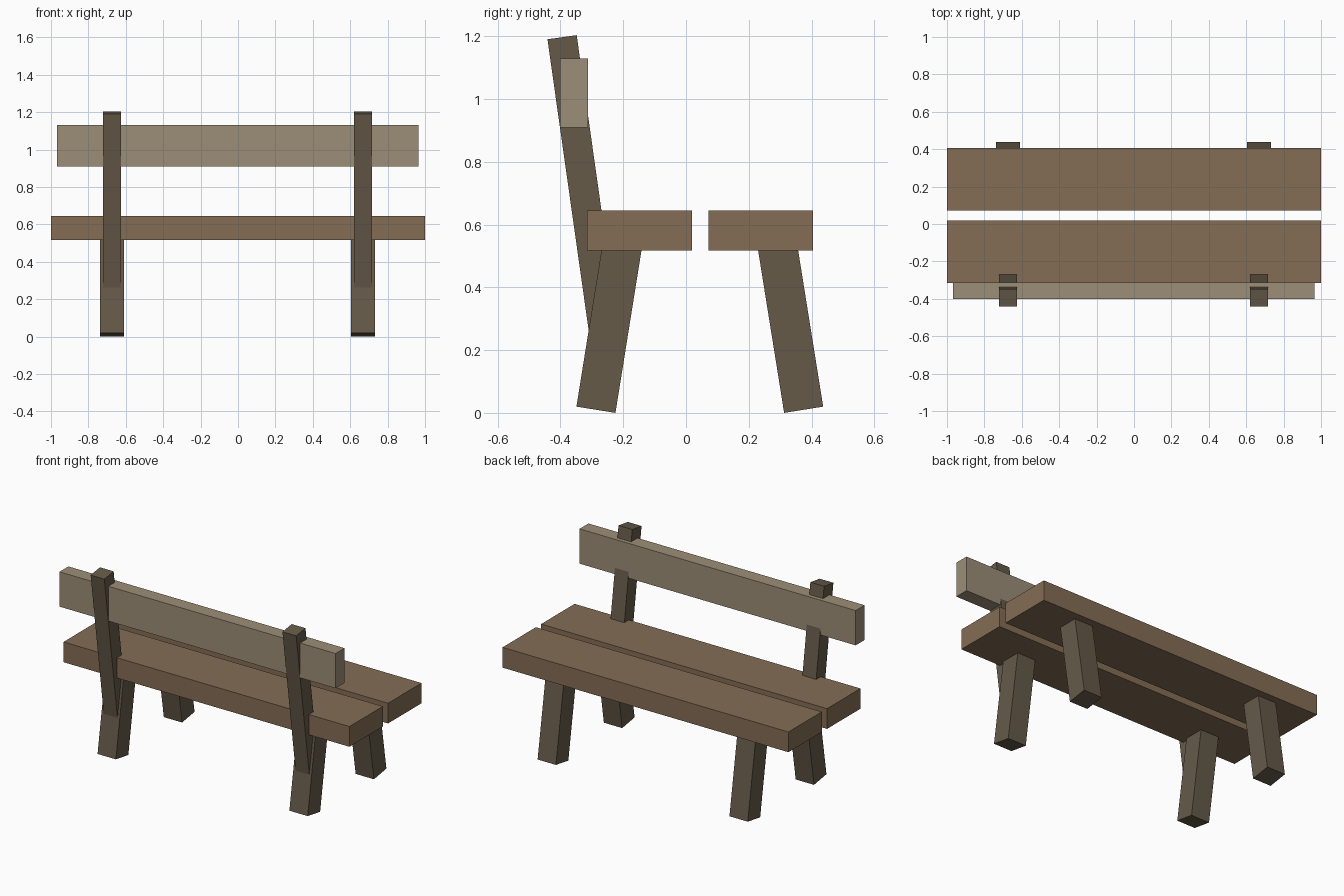
import bpy
from math import radians
from mathutils import Matrix, Vector

if "Cube" in bpy.data.objects:
    bpy.data.objects.remove(bpy.data.objects["Cube"])


def material(name, rgb):
    m = bpy.data.materials.new(name)
    m.diffuse_color = (*rgb, 1)
    m.use_nodes = True
    m.node_tree.nodes["Principled BSDF"].inputs["Base Color"].default_value = m.diffuse_color
    return m


SEAT = material("seat_wood", (0.23, 0.152, 0.09))
FRAME = material("frame_wood", (0.13, 0.102, 0.066))
BACK = material("back_wood", (0.335, 0.27, 0.187))


def box(name, centre, size, mat, tilt=0.0):
    """Flat-faced timber, optionally leaning about the x axis (degrees)."""
    bpy.ops.mesh.primitive_cube_add(size=1)
    ob = bpy.context.object
    ob.name = name
    ob.data.transform(Matrix.Diagonal((*size, 1)))
    ob.location = centre
    ob.rotation_euler.x = radians(tilt)
    ob.data.materials.append(mat)
    return ob


def beam(name, x, foot, width, depth, length, tilt, mat):
    """Leaning timber placed by the middle of its lower end (y, z)."""
    up = Matrix.Rotation(radians(tilt), 3, 'X') @ Vector((0, 0, 1))
    centre = Vector((x, *foot)) + up * length / 2
    box(name, centre, (width, depth, length), mat, tilt)


# Two seat planks with a gap between them
box("seat_plank_rear", (0, -0.148, 0.581), (2.0, 0.334, 0.128), SEAT)
box("seat_plank_front", (0, 0.238, 0.581), (2.0, 0.334, 0.128), SEAT)

# Backrest board
box("backrest", (-0.002, -0.357, 1.02), (1.932, 0.089, 0.22), BACK)

# Splayed legs, and leaning posts let into the legs on the backrest side
for side, x in (("left", -0.674), ("right", 0.668)):
    beam(f"rear_leg_{side}", x, (-0.287, 0.01), 0.128, 0.126, 0.58, -9.1, FRAME)
    beam(f"front_leg_{side}", x, (0.375, 0.01), 0.128, 0.126, 0.58, 9.1, FRAME)
    beam(f"back_post_{side}", x, (-0.257, 0.222), 0.096, 0.094, 0.985, 8.05, FRAME)
